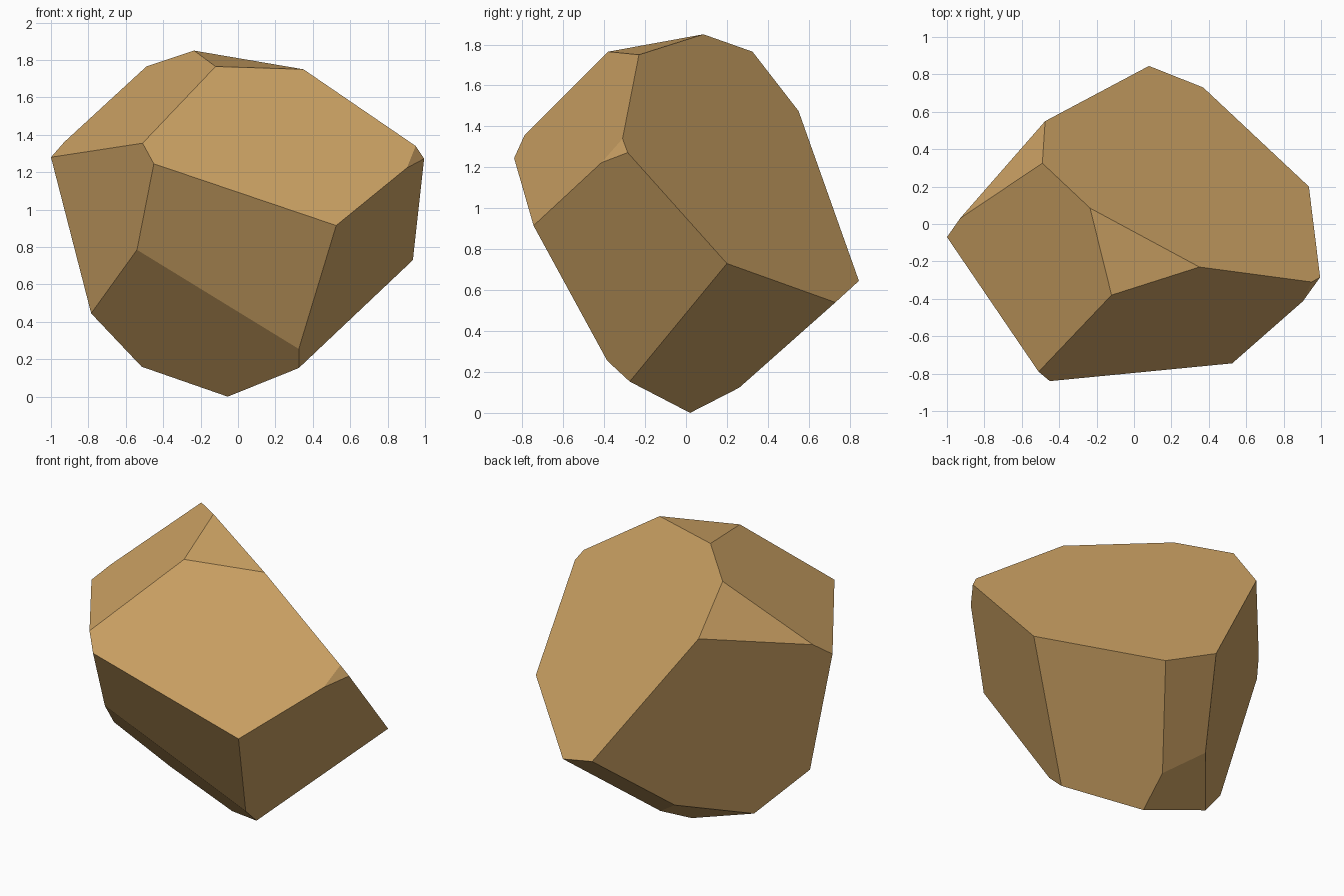
import bpy
import bmesh
from math import radians
from mathutils import Vector

# Remove the default cube only
default_cube = bpy.data.objects.get("Cube")
if default_cube:
    bpy.data.objects.remove(default_cube, do_unlink=True)


def make_material(name, colour):
    material = bpy.data.materials.new(name)
    material.use_nodes = True
    material.diffuse_color = colour
    shader = next(node for node in material.node_tree.nodes
                  if node.type == 'BSDF_PRINCIPLED')
    shader.inputs["Base Color"].default_value = colour
    shader.inputs["Roughness"].default_value = 0.9
    return material


def make_faceted_stone(name, corner_rings, material):
    """Wrap a convex skin round the corners and merge it into flat facets."""
    bm = bmesh.new()
    for ring in corner_rings:
        for corner in ring:
            bm.verts.new(Vector(corner))
    bmesh.ops.convex_hull(bm, input=bm.verts[:], use_existing_faces=False)
    # Merge nearly coplanar triangles into whole chiselled facets
    bmesh.ops.dissolve_limit(bm, angle_limit=radians(5),
                             verts=bm.verts[:], edges=bm.edges[:])
    bmesh.ops.recalc_face_normals(bm, faces=bm.faces[:])
    mesh = bpy.data.meshes.new(name)
    bm.to_mesh(mesh)
    bm.free()
    for polygon in mesh.polygons:
        polygon.use_smooth = False
    mesh.materials.append(material)
    stone = bpy.data.objects.new(name, mesh)
    bpy.context.collection.objects.link(stone)
    return stone


# Corners of the peak
crown = [(-.235, .085, 1.85), (-.12, -.38, 1.765),
         (.35, -.23, 1.75), (-.49, .325, 1.765)]

# Corners round the left, back and right shoulders
shoulders = [(-.475, .55, 1.475), (-.93, .03, 1.36), (-1, -.07, 1.28),
             (.95, -.31, 1.34), (.995, -.285, 1.272), (.903, -.413, 1.223)]

# Corners of the bulging front
brow = [(-.51, -.79, 1.355), (-.45, -.84, 1.245), (.525, -.745, .915)]

# Corners of the lower flanks
flanks = [(.935, .2, .73), (.37, .73, .54), (.08, .845, .645),
          (-.54, -.59, .785), (-.785, -.147, .445)]

# Corners of the tapered underside
base = [(.325, -.275, .153), (.325, -.385, .255), (-.055, .02, 0),
        (-.515, .04, .16), (0, .26, .123), (-.205, .407, .272)]

tan_stone = make_material("tan stone", (.62, .37, .13, 1))
make_faceted_stone("faceted_rock", [crown, shoulders, brow, flanks, base],
                   tan_stone)
